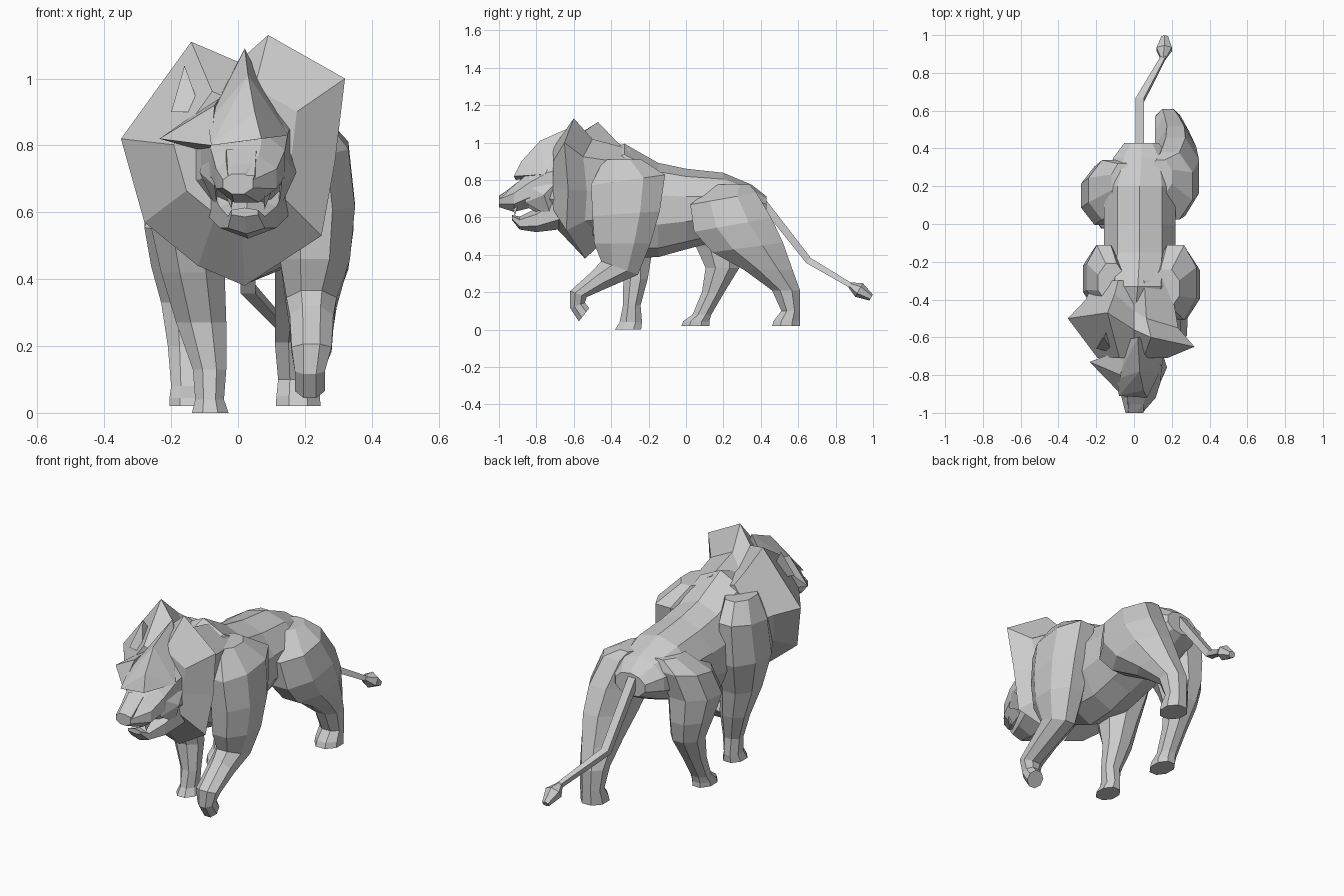
import bpy, bmesh
from math import sin, cos, pi, radians
from mathutils import Vector


def finish(name, bm):
    bmesh.ops.recalc_face_normals(bm, faces=bm.faces)
    me = bpy.data.meshes.new(name)
    bm.to_mesh(me)
    bm.free()
    ob = bpy.data.objects.new(name, me)
    bpy.context.collection.objects.link(ob)
    return ob


def skin(name, rings):
    """Join equal-length point loops into a closed faceted skin."""
    bm = bmesh.new()
    loops = [[bm.verts.new(p) for p in r] for r in rings]
    n = len(loops[0])
    for a, b in zip(loops, loops[1:]):
        for i in range(n):
            j = (i + 1) % n
            bm.faces.new((a[i], a[j], b[j], b[i]))
    bm.faces.new(loops[0])
    bm.faces.new(loops[-1])
    return finish(name, bm)


def tube(name, sections, n=8):
    """Sections: x, y, z, half width, half depth, tilt in degrees (90 = upright ring)."""
    rings = []
    for x, y, z, rx, r, t in sections:
        t = radians(t)
        ring = []
        for i in range(n):
            a = 2 * pi * (i + 0.5) / n
            k = 1 / cos(pi / n)
            u, v = rx * cos(a) * k, r * sin(a) * k
            ring.append((x + u, y + v * cos(t), z + v * sin(t)))
        rings.append(ring)
    return skin(name, rings)


def hull(name, pts):
    bm = bmesh.new()
    for p in pts:
        bm.verts.new(p)
    res = bmesh.ops.convex_hull(bm, input=bm.verts)
    junk = [v for v in res["geom_interior"] if isinstance(v, bmesh.types.BMVert)]
    bmesh.ops.delete(bm, geom=junk, context='VERTS')
    return finish(name, bm)


# Torso, chest to rump
tube("torso", [
    (0.00, -0.55, 0.70, 0.14, 0.20, 90),
    (0.02, -0.33, 0.69, 0.20, 0.29, 90),
    (0.03, -0.15, 0.64, 0.19, 0.24, 90),
    (0.03, 0.00, 0.645, 0.19, 0.205, 90),
    (0.03, 0.20, 0.66, 0.19, 0.17, 90),
    (0.04, 0.35, 0.66, 0.15, 0.11, 90),
    (0.04, 0.43, 0.65, 0.09, 0.06, 90)], 10)

# Front legs: right one lifted, left one planted
tube("front_leg_right", [
    (0.17, -0.34, 0.91, 0.07, 0.10, 0),
    (0.22, -0.31, 0.80, 0.11, 0.20, 8),
    (0.235, -0.32, 0.62, 0.115, 0.18, 4),
    (0.23, -0.34, 0.46, 0.105, 0.15, 0),
    (0.22, -0.355, 0.33, 0.075, 0.105, -20),
    (0.22, -0.46, 0.27, 0.065, 0.06, -55),
    (0.22, -0.575, 0.19, 0.06, 0.047, -20),
    (0.215, -0.58, 0.13, 0.045, 0.042, 20),
    (0.215, -0.545, 0.08, 0.045, 0.045, 52)])
tube("front_leg_left", [
    (-0.12, -0.31, 0.91, 0.07, 0.10, 0),
    (-0.16, -0.28, 0.80, 0.09, 0.17, 8),
    (-0.16, -0.29, 0.60, 0.11, 0.17, 0),
    (-0.135, -0.29, 0.42, 0.095, 0.11, 0),
    (-0.11, -0.27, 0.27, 0.075, 0.065, 0),
    (-0.085, -0.29, 0.13, 0.05, 0.047, 0),
    (-0.085, -0.295, 0.04, 0.043, 0.06, 0),
    (-0.083, -0.31, 0.00, 0.055, 0.07, 0)])

# Hind legs: right one stretched back, left one stepping forward
tube("hind_leg_right", [
    (0.14, 0.25, 0.775, 0.06, 0.09, 0),
    (0.19, 0.20, 0.70, 0.12, 0.18, 10),
    (0.22, 0.25, 0.56, 0.125, 0.21, 10),
    (0.22, 0.33, 0.44, 0.11, 0.19, 8),
    (0.20, 0.44, 0.32, 0.09, 0.13, 0),
    (0.18, 0.535, 0.21, 0.07, 0.075, 0),
    (0.18, 0.56, 0.10, 0.06, 0.05, 0),
    (0.18, 0.54, 0.05, 0.065, 0.07, 0),
    (0.18, 0.535, 0.02, 0.067, 0.075, 0)])
tube("hind_leg_left", [
    (-0.06, 0.22, 0.775, 0.06, 0.10, 0),
    (-0.12, 0.18, 0.69, 0.12, 0.16, 10),
    (-0.16, 0.15, 0.56, 0.12, 0.155, 5),
    (-0.16, 0.18, 0.44, 0.10, 0.125, 0),
    (-0.15, 0.195, 0.33, 0.08, 0.09, 0),
    (-0.15, 0.145, 0.20, 0.06, 0.06, 0),
    (-0.15, 0.085, 0.08, 0.05, 0.05, 0),
    (-0.15, 0.055, 0.045, 0.055, 0.07, 0),
    (-0.15, 0.05, 0.02, 0.055, 0.075, 0)])

# Mane: jagged rim, shrunk forward to the face and back to the shoulders
rim = [Vector(p) for p in (
    (.09, -.60, 1.13), (.32, -.65, 1.0), (.29, -.63, .75), (.25, -.64, .53),
    (.02, -.54, .38), (-.12, -.56, .44), (-.28, -.57, .57), (-.35, -.50, .82),
    (-.14, -.47, 1.11), (0, -.56, 1.05))]


def shrunk(k, y, z, follow=0):
    return [(p.x * k, y + p.y * follow, z + (p.z - z) * k) for p in rim]


skin("mane", [shrunk(0.55, -0.71, 0.78), rim, shrunk(0.73, 0.10, 0.72, 1), shrunk(0.6, -0.30, 0.72)])

# Head, muzzle and open lower jaw
tube("head", [
    (0.00, -0.62, 0.78, 0.17, 0.22, 90),
    (0.02, -0.74, 0.77, 0.13, 0.17, 90),
    (0.03, -0.84, 0.745, 0.11, 0.095, 90),
    (0.025, -0.92, 0.70, 0.09, 0.07, 90),
    (0.00, -1.00, 0.685, 0.045, 0.03, 90)])
tube("lower_jaw", [
    (0.03, -0.68, 0.64, 0.12, 0.09, 90),
    (0.03, -0.80, 0.585, 0.085, 0.055, 90),
    (0.025, -0.89, 0.57, 0.055, 0.03, 90),
    (0.02, -0.93, 0.60, 0.04, 0.012, 90)], 6)
hull("nose", [(s * w + 0.01, y, z) for s in (-1, 1) for w, y, z in
              ((.04, -1.0, .71), (.02, -1.0, .67), (.045, -.90, .79), (.05, -.92, .69))])

# Forelock with a side lock sweeping to the left
hull("forelock", [
    (.02, -.60, 1.09), (.03, -.78, 1.01), (.05, -.88, .90), (-.09, -.82, .87),
    (.15, -.76, .83), (.07, -.92, .82), (-.08, -.91, .80), (-.09, -.62, .88), (.12, -.62, .85)])
hull("side_lock", [(-.235, -.73, .82), (-.07, -.80, .92), (-.08, -.89, .80),
                   (-.05, -.66, .95), (-.09, -.70, .78)])
hull("mane_lock", [(-.16, -.60, 1.04), (-.20, -.66, .90), (-.11, -.68, .90), (-.12, -.52, .90)])

# Cheek tufts and fangs on both sides
for s, side in ((-1, "left"), (1, "right")):
    def P(x, y, z):
        return (0.03 + s * x, y, z)
    hull("cheek_" + side, [P(.145, -.76, .72), P(.10, -.85, .77), P(.10, -.86, .68),
                           P(.09, -.72, .60), P(.12, -.68, .80)])
    hull("fang_" + side, [P(.05, -.93, .66), P(.07, -.90, .66), P(.04, -.90, .66), P(.05, -.915, .61)])

# Tail and its tuft
tube("tail", [
    (0.03, 0.38, 0.72, 0.022, 0.022, 40),
    (0.03, 0.655, 0.37, 0.022, 0.018, 48),
    (0.165, 0.90, 0.225, 0.013, 0.013, 60)], 4)
tube("tail_tuft", [
    (0.155, 0.875, 0.24, 0.013, 0.013, 60),
    (0.16, 0.925, 0.212, 0.04, 0.036, 60),
    (0.163, 0.99, 0.172, 0.018, 0.016, 60)], 6)
